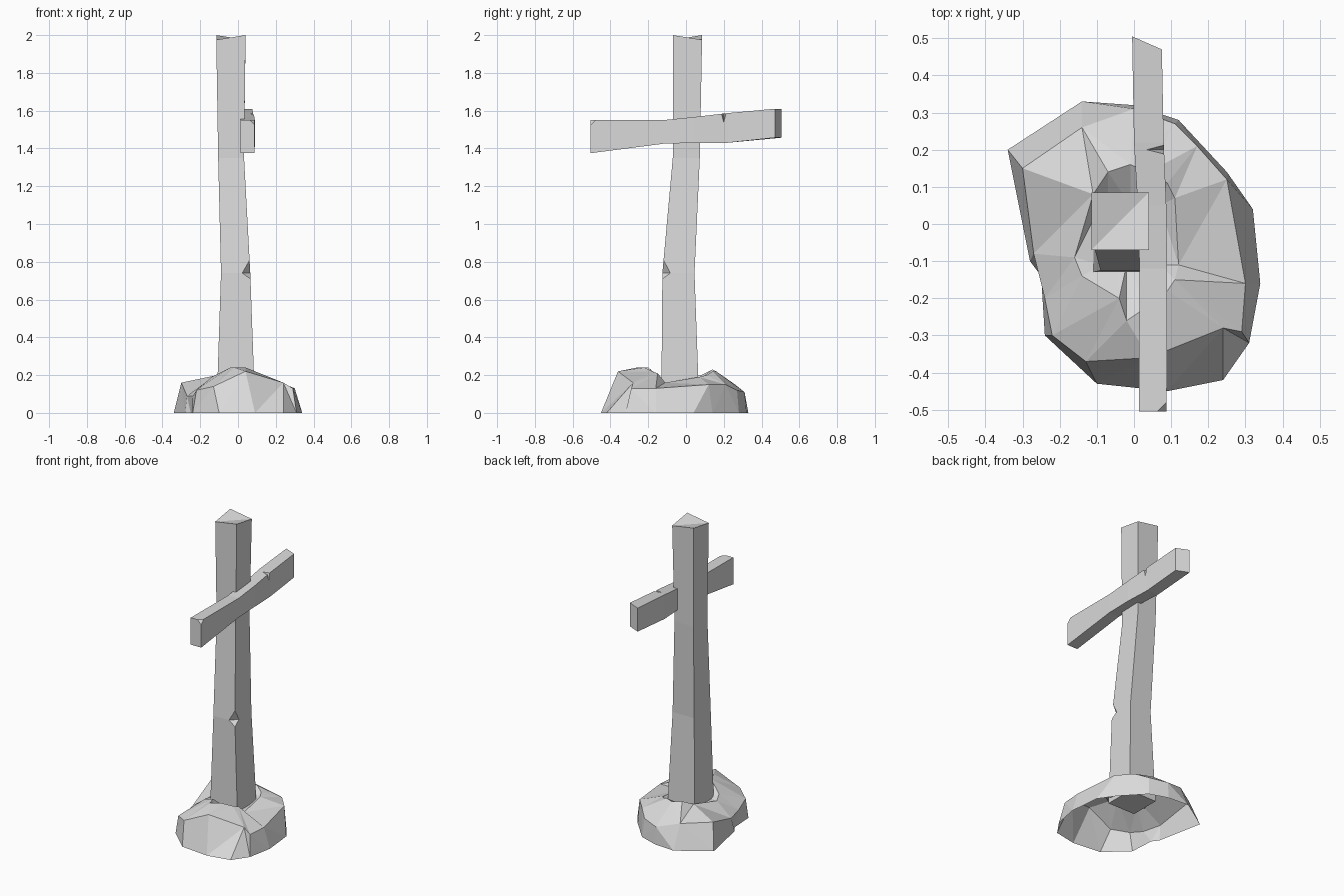
import bpy
import bmesh
from mathutils import Vector

default_cube = bpy.data.objects.get("Cube")
if default_cube:
    bpy.data.objects.remove(default_cube, do_unlink=True)

stone = bpy.data.materials.new("pale_grey")
stone.use_nodes = True
stone.diffuse_color = (0.7, 0.7, 0.7, 1)
for node in stone.node_tree.nodes:
    if node.type == "BSDF_PRINCIPLED":
        node.inputs["Base Color"].default_value = stone.diffuse_color


def finish(bm, name):
    """Turn a bmesh into a flat shaded object."""
    mesh = bpy.data.meshes.new(name)
    bm.to_mesh(mesh)
    bm.free()
    mesh.materials.append(stone)
    obj = bpy.data.objects.new(name, mesh)
    bpy.context.scene.collection.objects.link(obj)
    return obj


def loft(rings, capped=True):
    """Skin a list of closed rings with quads, optionally closing both ends."""
    bm = bmesh.new()
    loops = [[bm.verts.new(p) for p in ring] for ring in rings]
    for low, high in zip(loops, loops[1:]):
        for i in range(len(low)):
            j = (i + 1) % len(low)
            bm.faces.new((low[i], low[j], high[j], high[i]))
    if capped:
        for a, b, c, d in (loops[0], loops[-1]):
            bm.faces.new((a, b, c))
            bm.faces.new((a, c, d))
        bmesh.ops.recalc_face_normals(bm, faces=bm.faces)
    return bm


def chip(obj, corner, out, along, depth, ahead, behind):
    """Cut a V shaped chip into an edge of a timber."""
    corner, out, along = Vector(corner), Vector(out).normalized(), Vector(along)
    side = out.cross(along) * 0.15
    reach = 0.05
    grow = (depth + reach) / depth
    profile = [corner - out * depth,
               corner + out * reach + along * ahead * grow,
               corner + out * reach - along * behind * grow]
    bm = bmesh.new()
    near = [bm.verts.new(p - side) for p in profile]
    far = [bm.verts.new(p + side) for p in profile]
    bm.faces.new(near)
    bm.faces.new(far)
    for i in range(3):
        j = (i + 1) % 3
        bm.faces.new((near[i], near[j], far[j], far[i]))
    bmesh.ops.recalc_face_normals(bm, faces=bm.faces)
    cutter = finish(bm, "chip_cutter")
    cutter.hide_render = True
    cut = obj.modifiers.new("chip", "BOOLEAN")
    cut.operation = "DIFFERENCE"
    cut.solver = "EXACT"
    cut.object = cutter
    # Bake the cut and discard the cutter
    graph = bpy.context.evaluated_depsgraph_get()
    baked = bpy.data.meshes.new_from_object(obj.evaluated_get(graph))
    obj.modifiers.clear()
    obj.data = baked
    bpy.data.objects.remove(cutter, do_unlink=True)


# Upright post: crooked square sections given as x, y limits and height
post_sections = [
    (-0.11, 0.087, -0.13, 0.067, 0.13),
    (-0.09, 0.065, -0.125, 0.045, 0.74),
    (-0.105, 0.032, -0.07, 0.073, 1.35),
    (-0.115, 0.04, -0.07, 0.085, 1.975),
]
rings = [[Vector(p) for p in ((x0, y0, z), (x1, y0, z), (x1, y1, z), (x0, y1, z))]
         for x0, x1, y0, y1, z in post_sections]
for k in (1, 3):
    rings[-1][k].z = 2.0  # two raised corners on the worn top
post = finish(loft(rings), "upright_post")
chip(post, (0.065, -0.125, 0.74), (1, -1, 0), (0, 0, 1), 0.03, 0.09, 0.03)

# Crossbar: inner and outer y, then x limits and z limits
bar_sections = [
    (-0.505, -0.505, 0.013, 0.088, 1.375, 1.55),
    (-0.12, -0.12, 0.015, 0.089, 1.425, 1.55),
    (0.05, 0.05, 0.01, 0.087, 1.43, 1.567),
    (0.22, 0.22, 0, 0.08, 1.43, 1.587),
    (0.505, 0.47, -0.005, 0.075, 1.457, 1.61),
]
bm = loft([[(x0, a, z0), (x1, b, z0), (x1, b, z1), (x0, a, z1)]
           for a, b, x0, x1, z0, z1 in bar_sections])
# Worn front corner of the crossbar
sliced = bmesh.ops.bisect_plane(
    bm, geom=bm.verts[:] + bm.edges[:] + bm.faces[:],
    plane_co=(0.062, -0.505, 1.55), plane_no=(1, -1, 1), clear_outer=True)
bmesh.ops.holes_fill(bm, edges=[e for e in bm.edges if e.is_boundary])
bmesh.ops.recalc_face_normals(bm, faces=bm.faces)
bar = finish(bm, "crossbar")
chip(bar, (0.081, 0.2, 1.585), (1, 0, 1), (0, 1, 0), 0.033, 0.012, 0.012)

# Rock mound: columns of foot, shoulder and crest points, in hundredths
columns = [
    ((32, 4), (25, 12, 15), (11, 7, 19)),
    ((25, 14), (17, 21, 15), (9, 11, 20)),
    ((12, 28), (11, 27, 12), (4, 14, 22)),
    ((0, 32), (0, 31, 11), (-1, 16, 22)),
    ((-14, 33), (-14, 26, 15), (-7, 14, 23)),
    ((-34, 20), (-30, 15, 16), (-11, 8, 20)),
    ((-28, -10), (-27, -8, 9), (-16, -9, 17)),
    ((-25, -14), (-24, -20, 9), (-14, -14, 19)),
    ((-24, -30), (-22, -30, 12), (-4, -20, 24)),
    ((-10, -43), (-13, -37, 14), (-2, -26, 24)),
    ((9, -45), (4, -36, 22), (4, -22, 24)),
    ((24, -42), (24, -28, 16), (9, -18, 22)),
    ((31, -32), (29, -29, 13), (11, -15, 21)),
    ((34, -16), (30, -16, 13), (12, -11, 16)),
]


def tucked(point):
    """Pull a crest point in under the post."""
    return (min(max(point[0], -9), 7), min(max(point[1], -11), 5), 16)


rings = [[(*foot, 0) for foot, shoulder, crest in columns],
         [shoulder for foot, shoulder, crest in columns],
         [crest for foot, shoulder, crest in columns],
         [tucked(crest) for foot, shoulder, crest in columns]]
bm = loft([[Vector(p) / 100 for p in ring] for ring in rings], capped=False)
bmesh.ops.remove_doubles(bm, verts=bm.verts, dist=0.001)
bmesh.ops.triangulate(bm, faces=bm.faces, quad_method="SHORT_EDGE")
finish(bm, "rock_mound")
